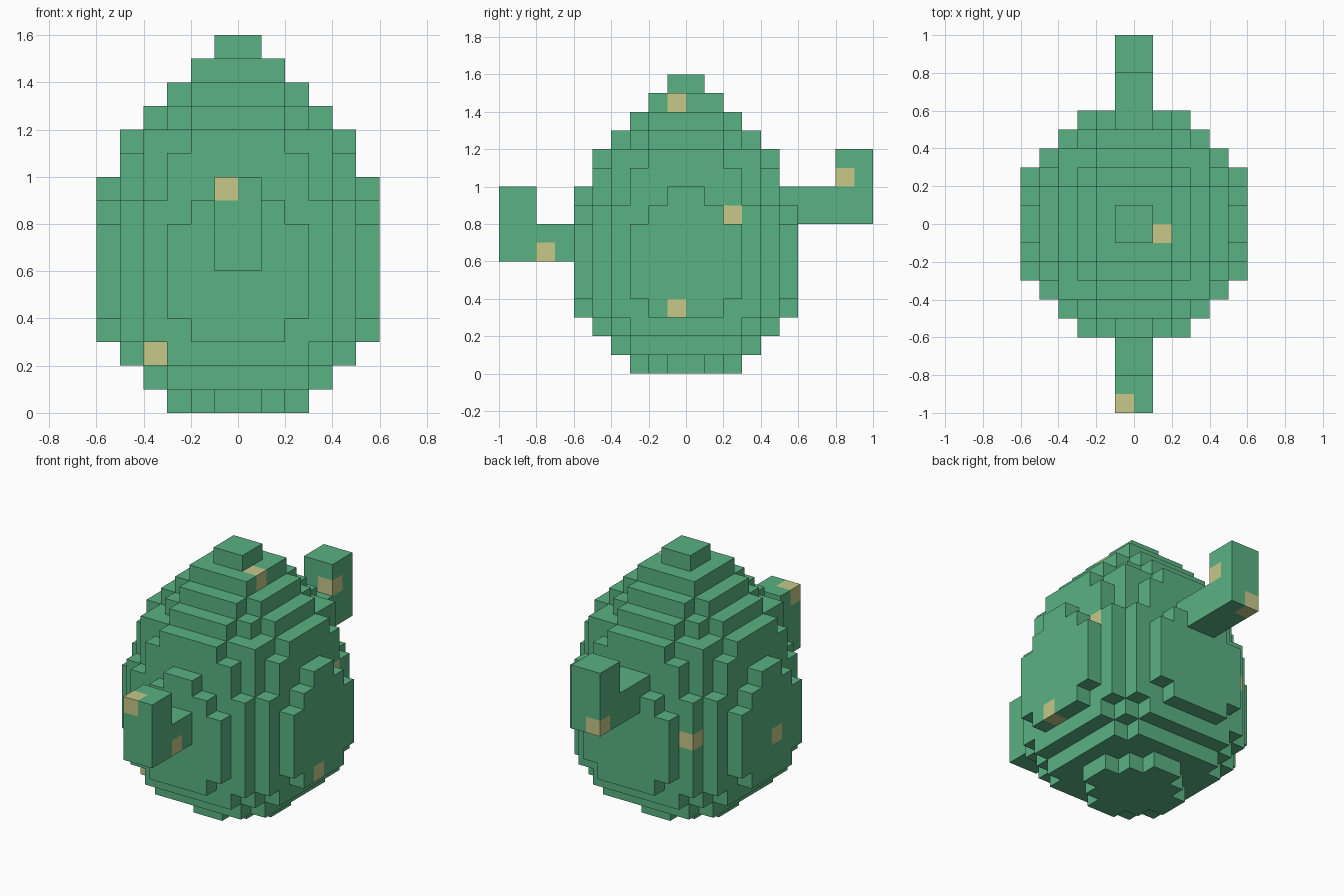
import bpy
import bmesh
from mathutils import Vector

cube = bpy.data.objects.get("Cube")
if cube:
    bpy.data.objects.remove(cube, do_unlink=True)

UNIT = 0.1  # edge length of one block


def make_material(name, color):
    mat = bpy.data.materials.new(name)
    mat.use_nodes = True
    mat.diffuse_color = color
    mat.node_tree.nodes["Principled BSDF"].inputs["Base Color"].default_value = color
    return mat


green = make_material("cactus green", (0.102, 0.445, 0.223, 1))
yellow = make_material("pale yellow", (0.57, 0.58, 0.25, 1))

# Half-widths of each round layer, one digit per row outward from the centre
LAYERS = ["321", "4443", "55543", "665542"] + ["666543"] * 4 + [
    "665542", "655431", "55543", "55442", "4432", "332", "22", "1"]


def egg_cells():
    cells = set()
    for z, rows in enumerate(LAYERS):
        for row, digit in enumerate(rows):
            for x in range(-int(digit), int(digit)):
                cells.add((x, row, z))
                cells.add((x, -row - 1, z))
    return cells


def box_cells(xs, ys, zs):
    return {(x, y, z) for x in range(*xs) for y in range(*ys) for z in range(*zs)}


# Parts as sets of blocks
body = egg_cells()
front_arm = box_cells((-1, 1), (-8, -6), (6, 8)) | box_cells((-1, 1), (-10, -8), (6, 10))
back_arm = (box_cells((-1, 1), (6, 8), (8, 10)) | box_cells((-1, 1), (5, 6), (8, 10))
            | box_cells((-1, 1), (8, 10), (8, 12))) - body
occupied = body | front_arm | back_arm

# Single yellow blocks scattered over the surface
spots = {(1, -1, 14), (-1, -10, 9), (-4, -4, 2), (0, -8, 6), (4, 2, 8),
         (5, -1, 3), (0, 8, 10), (-1, 9, 8), (-4, 4, 6), (-6, -1, 5)}


def build_part(name, cells):
    """Skin the outer faces of a set of blocks."""
    bm = bmesh.new()
    verts = {}

    def corner(co):
        key = tuple(round(c) for c in co)
        if key not in verts:
            verts[key] = bm.verts.new(Vector(key) * UNIT)
        return verts[key]

    for cell in sorted(cells):
        for axis in range(3):
            for side in (-1, 1):
                normal = Vector((0, 0, 0))
                normal[axis] = side
                neighbour = tuple(round(c) for c in Vector(cell) + normal)
                if neighbour in occupied:
                    continue
                u = Vector((0, 0, 0))
                u[(axis + 1) % 3] = 0.5
                v = normal.cross(u)
                mid = Vector(cell) + Vector((0.5, 0.5, 0.5)) + normal * 0.5
                loop = (mid - u - v, mid + u - v, mid + u + v, mid - u + v)
                face = bm.faces.new([corner(p) for p in loop])
                face.material_index = int(cell in spots)
    mesh = bpy.data.meshes.new(name)
    bm.to_mesh(mesh)
    bm.free()
    mesh.materials.append(green)
    mesh.materials.append(yellow)
    obj = bpy.data.objects.new(name, mesh)
    bpy.context.collection.objects.link(obj)
    return obj


build_part("body", body)
build_part("front_arm", front_arm)
build_part("back_arm", back_arm)
